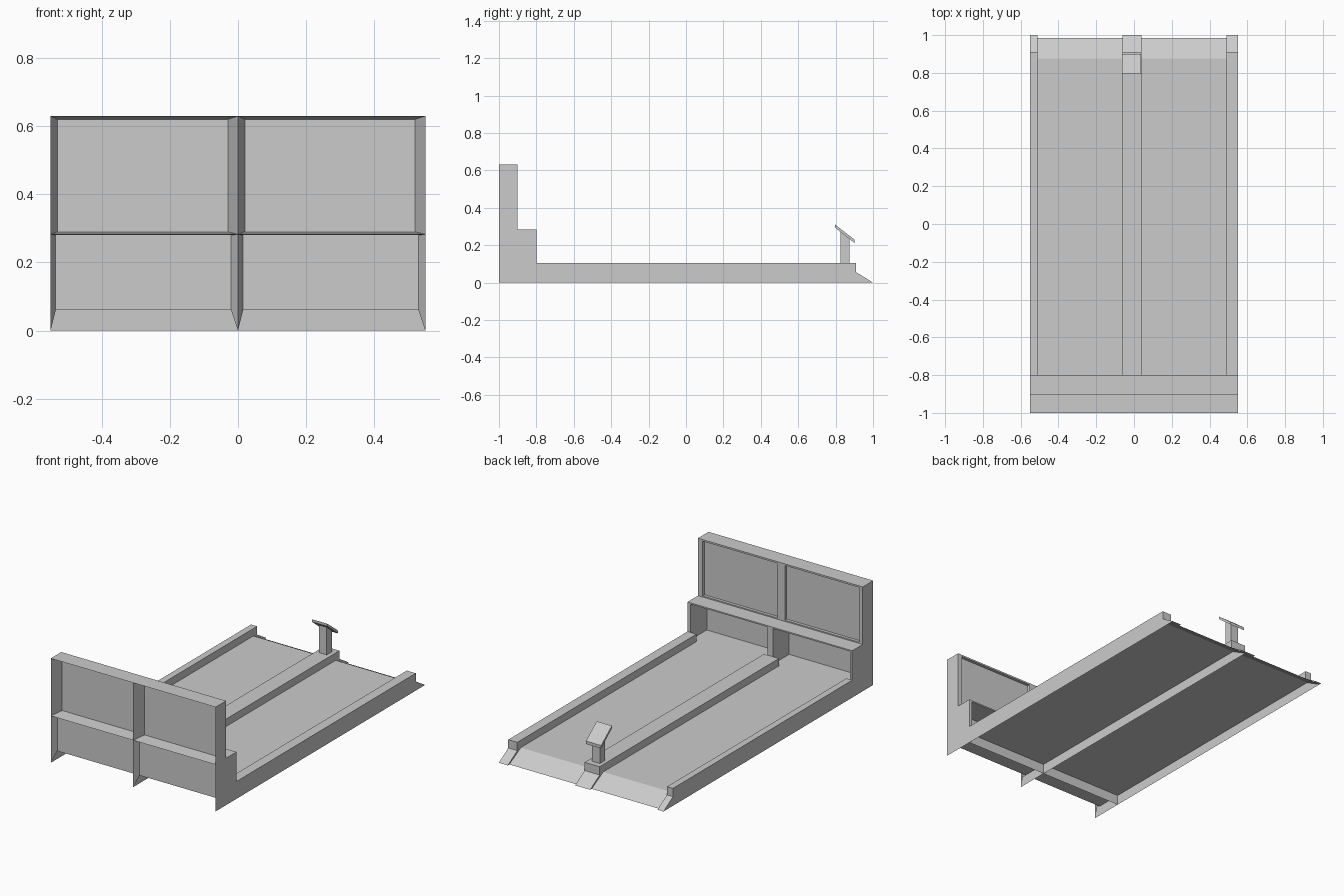
import bpy
from mathutils import Vector

if "Cube" in bpy.data.objects:
    bpy.data.objects.remove(bpy.data.objects["Cube"])


def mesh(name, verts, faces):
    m = bpy.data.meshes.new(name)
    m.from_pydata(verts, [], faces)
    o = bpy.data.objects.new(name, m)
    bpy.context.collection.objects.link(o)
    return o


def box(name, x0, x1, y0, y1, z0, z1):
    v = [(x, y, z) for x in (x0, x1) for y in (y0, y1) for z in (z0, z1)]
    return mesh(name, v, [(0, 1, 3, 2), (4, 6, 7, 5), (0, 4, 5, 1),
                          (2, 3, 7, 6), (0, 2, 6, 4), (1, 5, 7, 3)])


def extrude_x(name, prof, x0, x1):
    n = len(prof)
    v = [(x, y, z) for x in (x0, x1) for y, z in prof]
    f = [(i, (i + 1) % n, n + (i + 1) % n, n + i) for i in range(n)]
    return mesh(name, v, f + [tuple(range(n))[::-1], tuple(range(n, 2 * n))])


def strip_x(name, path, x0, x1):
    v = [(x, y, z) for y, z in path for x in (x0, x1)]
    return mesh(name, v, [(2 * i, 2 * i + 1, 2 * i + 3, 2 * i + 2)
                          for i in range(len(path) - 1)])


def loft(name, rings, cap=False):
    # rings: (y, x0, x1, z0, z1) rectangles joined in sequence
    v, f = [], []
    for y, x0, x1, z0, z1 in rings:
        v += [(x0, y, z0), (x1, y, z0), (x1, y, z1), (x0, y, z1)]
    for r in range(len(rings) - 1):
        for i in range(4):
            a, b = r * 4 + i, r * 4 + (i + 1) % 4
            f.append((a, b, b + 4, a + 4))
    if cap:
        n = len(v)
        f.append((n - 4, n - 3, n - 2, n - 1))
    return mesh(name, v, f)


STEP, TOP, FLOOR, RAIL = 0.283, 0.63, 0.06, 0.105

# Thin stepped side and centre walls
profile = [(-1, 0), (-1, TOP), (-0.9, TOP), (-0.9, STEP), (-0.8, STEP),
           (-0.8, RAIL), (0.91, RAIL), (0.91, 0.055), (1, 0)]
for n, x in (("left", -0.55), ("right", 0.55)):
    mesh(n + "_side_wall", [(x, y, z) for y, z in profile], [tuple(range(9))])
low = [(-1, 0), (-1, FLOOR), (0.9, FLOOR), (1, 0)]
mesh("centre_keel", [(0, y, z) for y, z in low], [(0, 1, 2, 3)])

# Top of the tall hood and of the lower step
strip_x("hood_top", [(-1, TOP), (-0.9, TOP)], -0.55, 0.55)
strip_x("step_top", [(-0.9, STEP), (-0.8, STEP)], -0.55, 0.55)

for n, x in (("left", -0.55), ("right", 0.0)):
    # Upper bay: tapered front recess, shallow back recess, one thin panel
    u = (x + 0.02, x + 0.52, 0.29, 0.62)
    loft(n + "_upper_front_panel", [(-1, x, x + 0.55, STEP, TOP), (-0.92, *u)], True)
    loft(n + "_upper_back_panel", [(-0.9, x, x + 0.55, STEP, TOP), (-0.9, *u),
                                   (-0.918, *u)], True)
    # Lower bay: tapered front recess with open underside
    a, b = x + 0.015, x + 0.53
    v = [(x, -1, 0), (x, -1, STEP), (x + 0.55, -1, STEP), (x + 0.55, -1, 0),
         (a, -0.96, FLOOR), (a, -0.96, 0.28), (b, -0.96, 0.28), (b, -0.96, FLOOR)]
    mesh(n + "_lower_front_panel", v, [(0, 1, 5, 4), (1, 2, 6, 5), (2, 3, 7, 6),
                                       (4, 5, 6, 7)])
    # Deep pit behind the lane
    p = (a, b, FLOOR, 0.275)
    loft(n + "_pit", [(-0.8, x, x + 0.55, 0, STEP), (-0.8, *p), (-0.955, *p)], True)
    # Lane surface with sloping end
    strip_x(n + "_lane", [(-0.96, FLOOR), (0.875, FLOOR), (0.985, 0)], x, x + 0.55)

# Rails with low sloped ends
for n, x0, x1 in (("left", -0.55, -0.51), ("centre", -0.06, 0.04),
                  ("right", 0.49, 0.55)):
    extrude_x(n + "_rail", [(-0.8, FLOOR), (-0.8, RAIL), (0.91, RAIL), (0.91, 0.055),
                            (1, 0), (0.985, 0), (0.875, FLOOR)], x0, x1)

# Control stand with tilted console
extrude_x("console_post", [(0.825, RAIL), (0.875, RAIL), (0.875, 0.235),
                           (0.825, 0.275)], -0.038, 0.015)
extrude_x("console_panel", [(0.797, 0.31), (0.90, 0.23), (0.90, 0.212),
                            (0.797, 0.294)], -0.063, 0.038)
